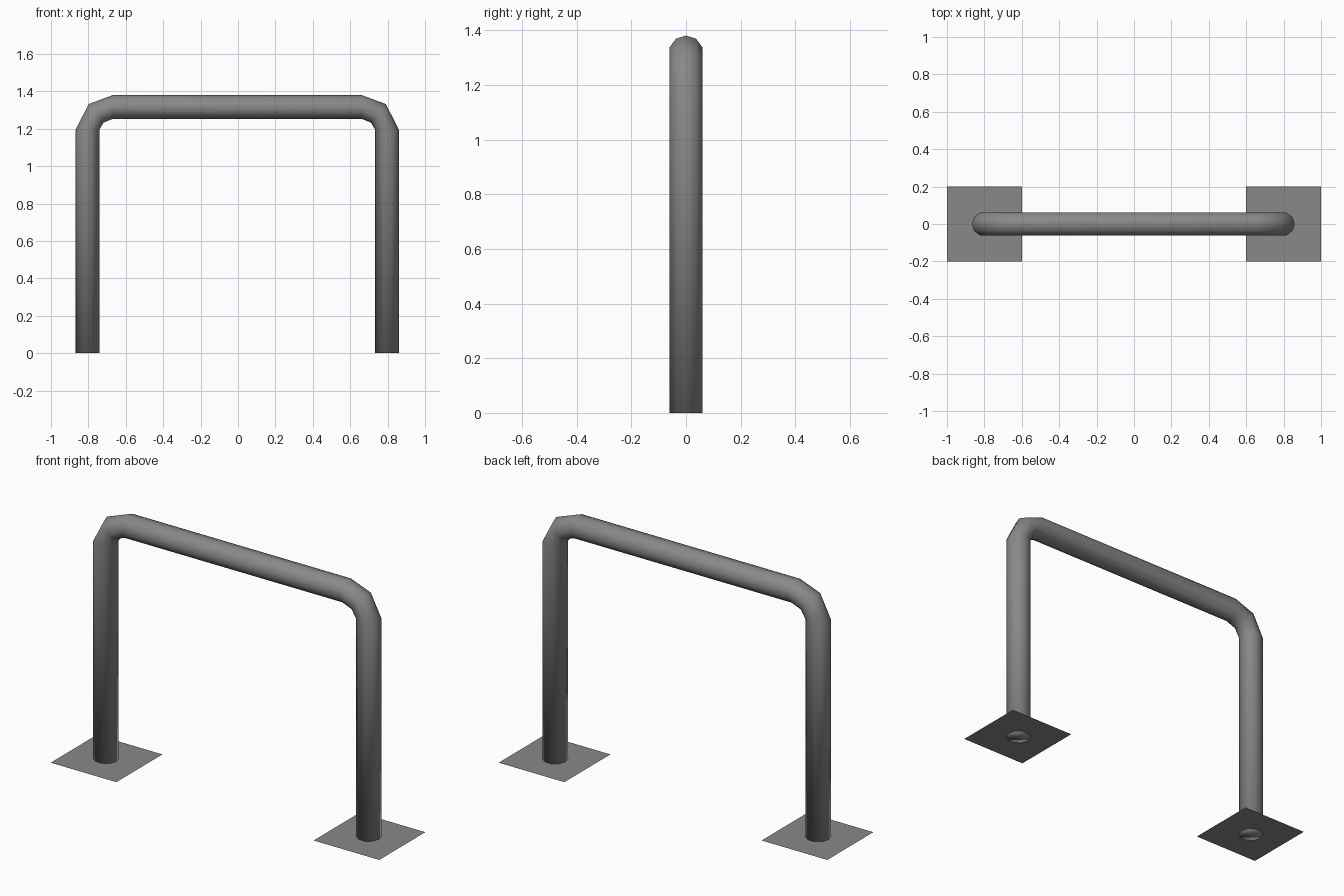
import bpy, bmesh, math
from mathutils import Vector

if "Cube" in bpy.data.objects:
    bpy.data.objects.remove(bpy.data.objects["Cube"])

SIDES, R = 10, 0.0635

grey = bpy.data.materials.new("plain_grey")
grey.diffuse_color = (0.25, 0.25, 0.25, 1)
grey.use_nodes = True
grey.node_tree.nodes["Principled BSDF"].inputs["Base Color"].default_value = grey.diffuse_color


def finish(bm, name, smooth):
    mesh = bpy.data.meshes.new(name)
    bmesh.ops.recalc_face_normals(bm, faces=bm.faces[:])
    for f in bm.faces:
        f.smooth = smooth
    bm.to_mesh(mesh)
    bm.free()
    mesh.materials.append(grey)
    obj = bpy.data.objects.new(name, mesh)
    bpy.context.collection.objects.link(obj)
    return obj


# Bent tube: (x, z, angle of the outward ring direction) for the left half
half = [(-0.80, 0.0, 180), (-0.80, 1.197, 180),
        (-0.754, 1.283, 129), (-0.664, 1.317, 90)]
path = half + [(-x, z, 180 - a) for x, z, a in reversed(half)]
bm = bmesh.new()
rings = []
for x, z, a in path:
    a = math.radians(a)
    out = Vector((math.cos(a), 0, math.sin(a)))
    ring = []
    for i in range(SIDES):
        t = 2 * math.pi * i / SIDES
        p = Vector((x - 0.004, 0, z)) + R * (out * math.cos(t) + Vector((0, math.sin(t), 0)))
        ring.append(bm.verts.new(p))
    rings.append(ring)
for a, b in zip(rings, rings[1:]):
    for i in range(SIDES):
        j = (i + 1) % SIDES
        bm.faces.new((a[i], a[j], b[j], b[i]))
# End caps share the smooth shading of the tube
bm.faces.new(rings[0])
bm.faces.new(rings[-1])
finish(bm, "bent_rail_tube", True)

# Thin square foot plates, a hair above the tube ends
for name, cx in (("left_foot_plate", -0.8), ("right_foot_plate", 0.8)):
    bm = bmesh.new()
    bm.faces.new([bm.verts.new((cx + sx * 0.2, sy * 0.2, 0.001))
                  for sx, sy in ((-1, -1), (1, -1), (1, 1), (-1, 1))])
    plate = finish(bm, name, False)
    if plate.data.polygons[0].normal.z < 0:
        plate.data.flip_normals()
